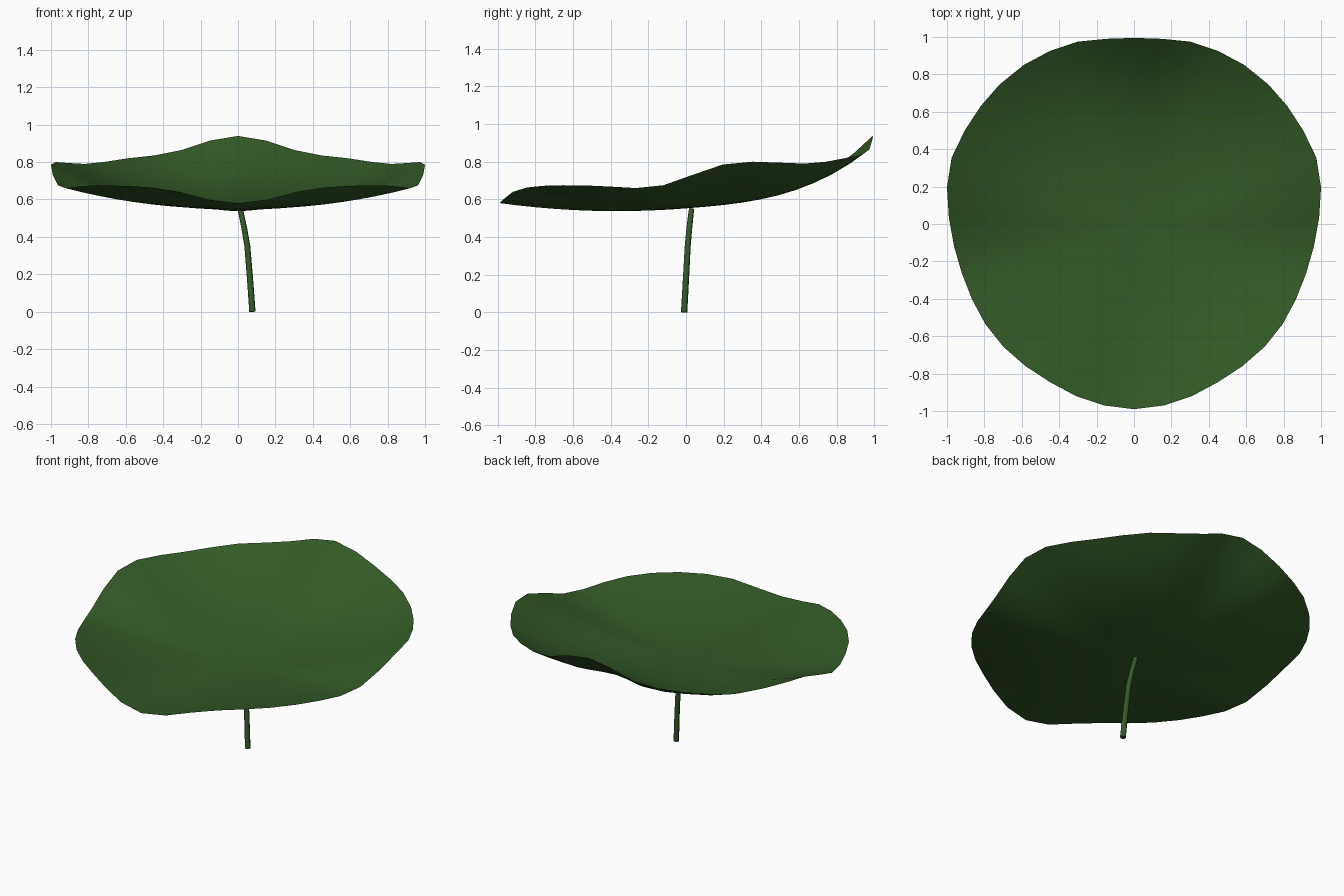
import bpy, bmesh, math

if "Cube" in bpy.data.objects:
    bpy.data.objects.remove(bpy.data.objects["Cube"])

green = bpy.data.materials.new("leaf green")
green.diffuse_color = (0.033, 0.104, 0.02, 1)
green.use_nodes = True
green.node_tree.nodes["Principled BSDF"].inputs["Base Color"].default_value = green.diffuse_color

# Right half of the wavy leaf rim, from front (-y) to back (+y): x, y, z
HALF_RIM = [
    (0, -.99, .58), (.16, -.97, .60), (.31, -.92, .64), (.45, -.845, .663),
    (.58, -.76, .672), (.70, -.655, .675), (.795, -.535, .674), (.865, -.405, .668),
    (.92, -.265, .66), (.962, -.12, .675), (.99, .035, .73), (1, .195, .785),
    (.975, .355, .80), (.905, .50, .795), (.82, .63, .79), (.72, .745, .80),
    (.59, .85, .82), (.45, .925, .835), (.30, .975, .865), (.15, .99, .915),
    (0, .995, .94)]
rim = HALF_RIM + [(-x, y, z) for x, y, z in HALF_RIM[-2:0:-1]]
RINGS, CENTRE_Z, TILT = 10, .552, .08


def leaf_point(p, t):
    """Point at fraction t from the leaf centre to rim point p."""
    x, y, z = p
    power = 2 + max(0, y)          # the back edge curls up more sharply
    rise = z - CENTRE_Z - TILT * y
    return (x * t, y * t, CENTRE_Z + TILT * y * t + rise * t ** power)


# Leaf blade: concentric rings filled around a centre point
bm = bmesh.new()
centre = bm.verts.new((0, 0, CENTRE_Z))
rings = [[bm.verts.new(leaf_point(p, i / RINGS)) for p in rim]
         for i in range(1, RINGS + 1)]
n = len(rim)
for k in range(n):
    j = (k + 1) % n
    bm.faces.new((centre, rings[0][k], rings[0][j]))
    for a, b in zip(rings, rings[1:]):
        bm.faces.new((a[k], b[k], b[j], a[j]))
for f in bm.faces:
    f.smooth = True
mesh = bpy.data.meshes.new("leaf_blade")
bm.to_mesh(mesh)
bm.free()
mesh.materials.append(green)
leaf = bpy.data.objects.new("leaf_blade", mesh)
bpy.context.collection.objects.link(leaf)

# Stem: thin bent tube from the ground to the underside of the leaf
curve = bpy.data.curves.new("stem", 'CURVE')
curve.dimensions = '3D'
curve.bevel_depth = .017
curve.bevel_resolution = 2
curve.use_fill_caps = True
path = [(.077, -.01, 0, 1), (.064, 0, .18, .97), (.05, .009, .35, .94),
        (.033, .018, .45, .9), (.016, .027, .53, .85), (.012, .03, .55, .8)]
spline = curve.splines.new('POLY')
spline.points.add(len(path) - 1)
for point, (x, y, z, r) in zip(spline.points, path):
    point.co = (x, y, z, 1)
    point.radius = r
curve.materials.append(green)
stem = bpy.data.objects.new("stem", curve)
bpy.context.collection.objects.link(stem)
bpy.context.view_layer.objects.active = stem
stem.select_set(True)
bpy.ops.object.convert(target='MESH')
bpy.ops.object.shade_smooth_by_angle(angle=math.radians(50))
